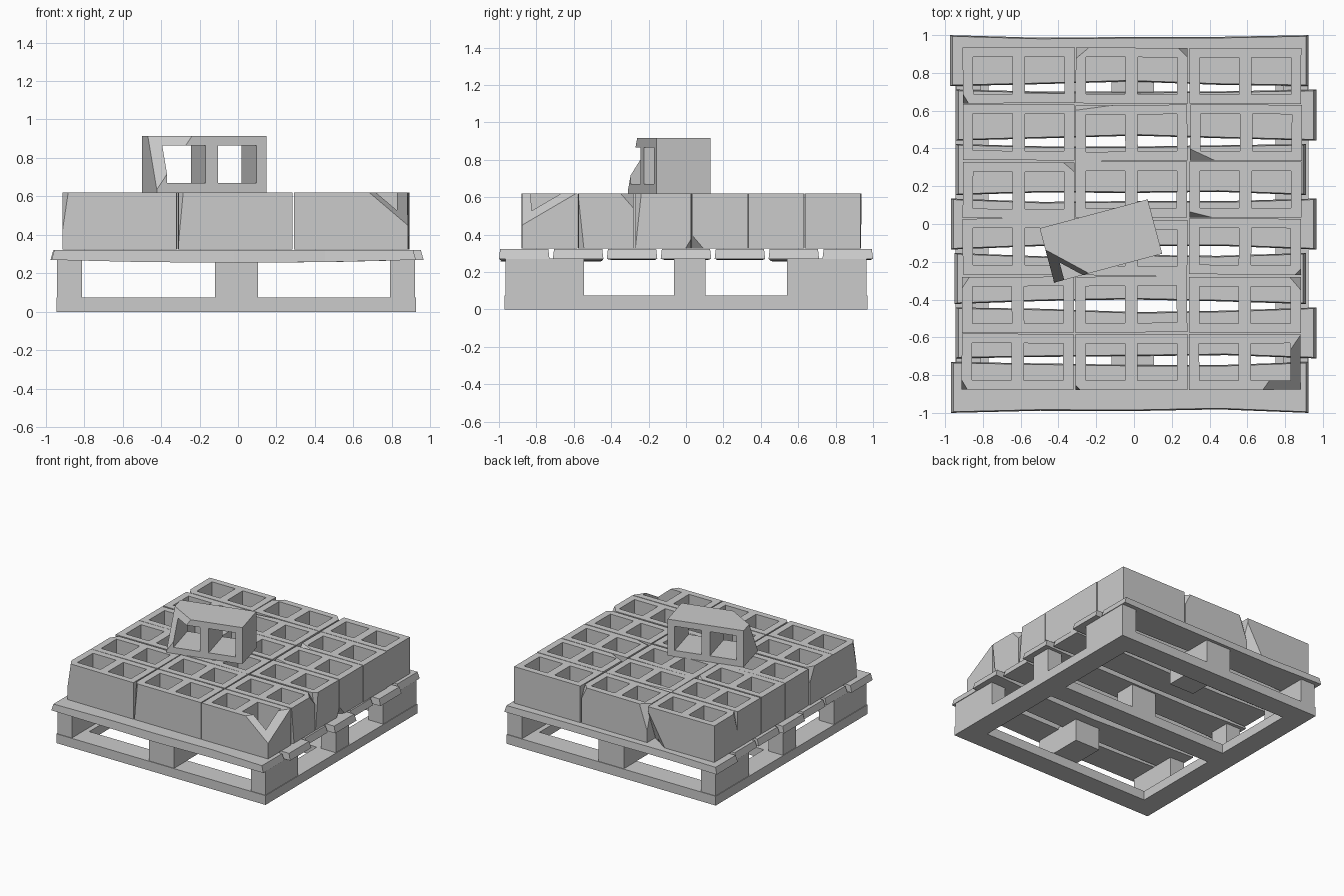
import bpy, bmesh, random
from math import radians
from mathutils import Vector, Matrix

if "Cube" in bpy.data.objects:
    bpy.data.objects.remove(bpy.data.objects["Cube"])

random.seed(4)


def finish(bm, name):
    bmesh.ops.recalc_face_normals(bm, faces=bm.faces)
    me = bpy.data.meshes.new(name)
    bm.to_mesh(me)
    bm.free()
    ob = bpy.data.objects.new(name, me)
    bpy.context.collection.objects.link(ob)
    return ob


def box(name, x0, x1, y0, y1, z0, z1):
    bm = bmesh.new()
    bmesh.ops.create_cube(bm, size=1)
    for v in bm.verts:
        v.co = Vector(((x0 + x1) / 2 + v.co.x * (x1 - x0),
                       (y0 + y1) / 2 + v.co.y * (y1 - y0),
                       (z0 + z1) / 2 + v.co.z * (z1 - z0)))
    return finish(bm, name)


def deck_board(name, x0, x1, y0, y1, sag):
    """Warped plank: narrower and slightly sagging in the middle, bevelled top."""
    bm = bmesh.new()
    rings = []
    n = 4
    for i in range(n + 1):
        t = i / n
        bow = 1 - (2 * t - 1) ** 2
        end = (i == 0) - (i == n)
        a = bow * random.uniform(.008, .026)
        b = bow * random.uniform(.008, .026)
        x = x0 + (x1 - x0) * t
        zl = .27 - sag * bow
        rings.append([bm.verts.new(c) for c in (
            (x, y0 + a, zl), (x, y1 - b, zl),
            (x + end * .015, y1 - b - .006, .322), (x + end * .015, y0 + a + .006, .322))])
    for r, s in zip(rings, rings[1:]):
        for k in range(4):
            bm.faces.new((r[k], r[(k + 1) % 4], s[(k + 1) % 4], s[k]))
    bm.faces.new(rings[0])
    bm.faces.new(rings[-1])
    return finish(bm, name)


def hollow_block(name, size, chips, matrix):
    """Two-hole block; each chip = corner signs + cut lengths along x, y, z."""
    L, W, H = (s / 2 for s in size)
    xs = [-L, -L + .055, -.033, .033, L - .055, L]
    ys = [-W, -W + .05, W - .05, W]
    bm = bmesh.new()
    g = [[bm.verts.new((x, y, -H)) for y in ys] for x in xs]
    for i in range(5):
        for j in range(3):
            if not (j == 1 and i in (1, 3)):
                bm.faces.new((g[i][j], g[i + 1][j], g[i + 1][j + 1], g[i][j + 1]))
    ext = bmesh.ops.extrude_face_region(bm, geom=bm.faces[:], use_keep_orig=True)
    for v in ext["geom"]:
        if isinstance(v, bmesh.types.BMVert):
            v.co.z = H
    bmesh.ops.recalc_face_normals(bm, faces=bm.faces)
    for s, cut in chips:
        c = Vector((s[0] * L, s[1] * W, s[2] * H))
        p = [c - Vector([s[k] * cut[k] if k == a else 0 for k in range(3)]) for a in range(3)]
        no = (p[1] - p[0]).cross(p[2] - p[0]).normalized()
        if no.dot(c - p[0]) < 0:
            no = -no
        r = bmesh.ops.bisect_plane(bm, geom=bm.verts[:] + bm.edges[:] + bm.faces[:],
                                   plane_co=p[0], plane_no=no, clear_outer=True)
        rim = [e for e in r["geom_cut"] if isinstance(e, bmesh.types.BMEdge)]
        bmesh.ops.triangle_fill(bm, edges=rim, use_beauty=True, normal=no)
    bm.transform(matrix)
    return finish(bm, name)


# Pallet base frame
for x0, x1, n in ((-.945, -.77, "left"), (.75, .925, "right")):
    box(f"base_board_{n}", x0, x1, -.97, .97, 0, .075)
for y0, y1, n in ((-.97, -.8, "front"), (-.065, .105, "middle"), (.8, .97, "back")):
    box(f"base_board_{n}", -.77, .75, y0, y1, 0, .075)

# Pallet spacer blocks
for x0, x1 in ((-.94, -.81), (-.12, .105), (.79, .92)):
    for y0, y1 in ((-.965, -.545), (-.065, .105), (.54, .965)):
        box("spacer_block", x0, x1, y0, y1, .075, .272)

# Pallet deck boards, front to back
ends = [(-.97, .925), (-.945, .965), (-.95, .91), (-.97, .965),
        (-.945, .91), (-.945, .965), (-.975, .925)]
for i, (x0, x1) in enumerate(ends):
    y = -1 + i * .2883
    deck_board(f"deck_board_{i}", x0, x1, y, y + .27, .015 if i in (0, 1, 5) else .005)

# Chipped corners of the stacked blocks, keyed by (column, row from the front)
chips = {
    (2, 0): [((1, -1, 1), (.2, .29, .17))],
    (1, 0): [((-1, -1, 1), (.025, .025, .27))],
    (0, 0): [((-1, -1, 1), (.03, .05, .2))],
    (0, 1): [((-1, 1, 1), (.04, .06, .12))],
    (2, 1): [((1, 1, 1), (.06, .07, .08)), ((1, -1, -1), (.03, .03, .28))],
    (2, 2): [((1, -1, 1), (.03, .03, .28)), ((1, 1, -1), (.06, .03, .05))],
    (2, 3): [((-1, -1, 1), (.12, .03, .06)), ((1, -1, -1), (.06, .06, .07))],
    (0, 3): [((1, 1, 1), (.06, .05, .06))],
    (2, 4): [((-1, -1, 1), (.13, .06, .06))],
    (1, 4): [((-1, 1, 1), (.2, .025, .04))],
    (1, 5): [((-1, 1, 1), (.07, .06, .2)), ((1, 1, 1), (.05, .05, .1))],
    (0, 5): [((1, 1, -1), (.15, .1, .26)), ((-1, -1, 1), (.03, .05, .15))],
}
# Layer of stacked hollow blocks
for c, x in enumerate((-.614, -.012, .59)):
    for r in range(6):
        y = -.728 + r * .303
        m = (Matrix.Translation((x + random.uniform(-.004, .004), y + random.uniform(-.003, .003), .4725))
             @ Matrix.Rotation(random.uniform(-.009, .009), 4, 'Z'))
        hollow_block(f"hollow_block_{c}_{r}", (.592, .296, .295), chips.get((c, r), []), m)

# Loose broken block lying on its side on top
hollow_block("loose_block", (.592, .295, .298), [((-1, 1, 1), (.19, .28, .18))],
             Matrix.Translation((-.175, -.09, .7675)) @ Matrix.Rotation(radians(15), 4, 'Z')
             @ Matrix.Rotation(radians(90), 4, 'X'))
